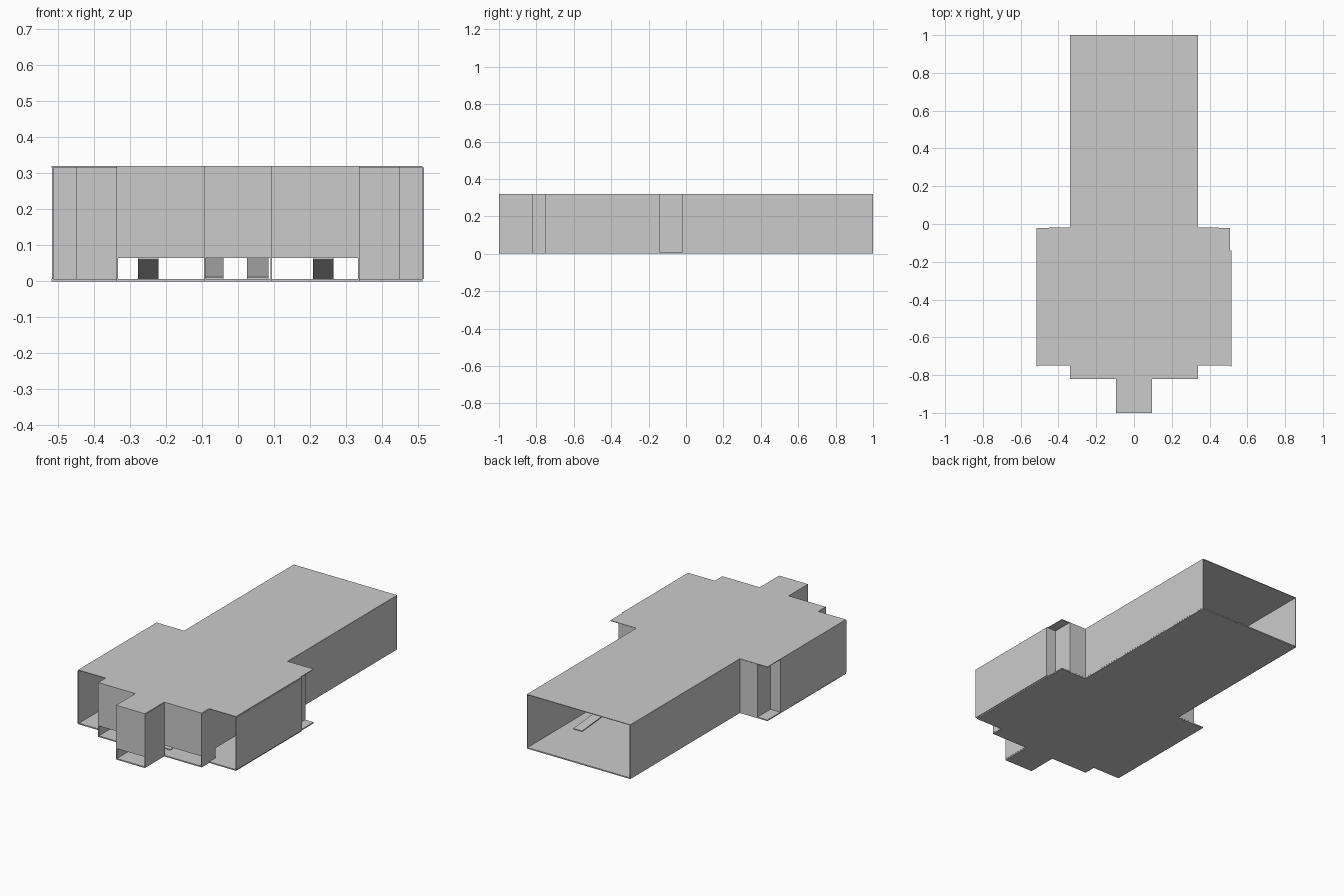
import bpy, bmesh
from mathutils import Vector

if "Cube" in bpy.data.objects:
    bpy.data.objects.remove(bpy.data.objects["Cube"])

TOP = 0.32      # roof height
FLOOR = 0.007   # slab thickness
GAP = 0.065     # height of the openings under the hanging walls
T = 0.005       # wall thickness


def mesh_object(name, bm):
    bmesh.ops.recalc_face_normals(bm, faces=bm.faces)
    me = bpy.data.meshes.new(name)
    bm.to_mesh(me)
    bm.free()
    ob = bpy.data.objects.new(name, me)
    bpy.context.collection.objects.link(ob)
    return ob


def prism(name, outline, z0, z1):
    bm = bmesh.new()
    face = bm.faces.new([bm.verts.new((x, y, z0)) for x, y in outline])
    ext = bmesh.ops.extrude_face_region(bm, geom=[face])
    vs = [g for g in ext["geom"] if isinstance(g, bmesh.types.BMVert)]
    bmesh.ops.translate(bm, verts=vs, vec=(0, 0, z1 - z0))
    return mesh_object(name, bm)


def wall(name, a, b, z0=FLOOR, z1=TOP - 0.004):
    a, b = Vector(a), Vector(b)
    d = (b - a).normalized()
    n = Vector((-d.y, d.x)) * T / 2
    return prism(name, [a - n, b - n, b + n, a + n], z0, z1)


def ramp(name, x0, x1, y_low, y_high):
    # shallow strip rising from the floor to the height of the opening
    bm = bmesh.new()
    lo, hi, t = FLOOR, GAP - 0.005, 0.005
    prof = [(y_low, lo), (y_high, hi), (y_high, hi + t), (y_low, lo + t)]
    face = bm.faces.new([bm.verts.new((x0, y, z)) for y, z in prof])
    ext = bmesh.ops.extrude_face_region(bm, geom=[face])
    vs = [g for g in ext["geom"] if isinstance(g, bmesh.types.BMVert)]
    bmesh.ops.translate(bm, verts=vs, vec=(x1 - x0, 0, 0))
    return mesh_object(name, bm)


# floor and roof slabs share one stepped plan
plan = [(-.095, -1), (.093, -1), (.093, -.82), (.337, -.82), (.337, -.75),
        (.512, -.75), (.512, -.14), (.507, -.14), (.507, -.02), (.337, -.02), (.337, 1),
        (-.337, 1), (-.337, -.02), (-.517, -.02), (-.517, -.75),
        (-.337, -.75), (-.337, -.82), (-.095, -.82)]
prism("floor_slab", plan, 0, FLOOR)
prism("roof_slab", plan, TOP - 0.004, TOP)

# walls that repeat on both sides
for s, side in ((-1, "left"), (1, "right")):
    h = s * .335
    wall(side + "_hall_wall", (h, -.02), (h, 1))
    wall(side + "_wing_back_wall", (h, -.022), (s * .45, -.022))
    wall(side + "_recess_side_wall", (s * .45, -.02), (s * .45, -.142))
    wall(side + "_recess_back_wall", (s * .45, -.142), (s * .516, -.142))
    wall(side + "_wing_outer_wall", (s * .514, -.14), (s * .514, -.755))
    wall(side + "_wing_inner_pier", (h, -.82), (h, -.69))
    wall(side + "_wing_inner_lintel", (h, -.69), (h, -.02), GAP)
    wall(side + "_front_wall", (h, -.817), (s * .093, -.817), GAP)
    wall(side + "_porch_side_wall", (s * .092, -1), (s * .092, -.815))

# hanging front wall of the porch
wall("porch_front_wall", (-.095, -.997), (.093, -.997), GAP)

# shallow ramps inside the hall
ramp("rear_ramp_left", -.278, -.22, .67, .05)
ramp("rear_ramp_right", .208, .265, .67, .05)
ramp("front_ramp_left", -.09, -.04, -.75, -.15)
ramp("front_ramp_right", .025, .085, -.75, -.15)
